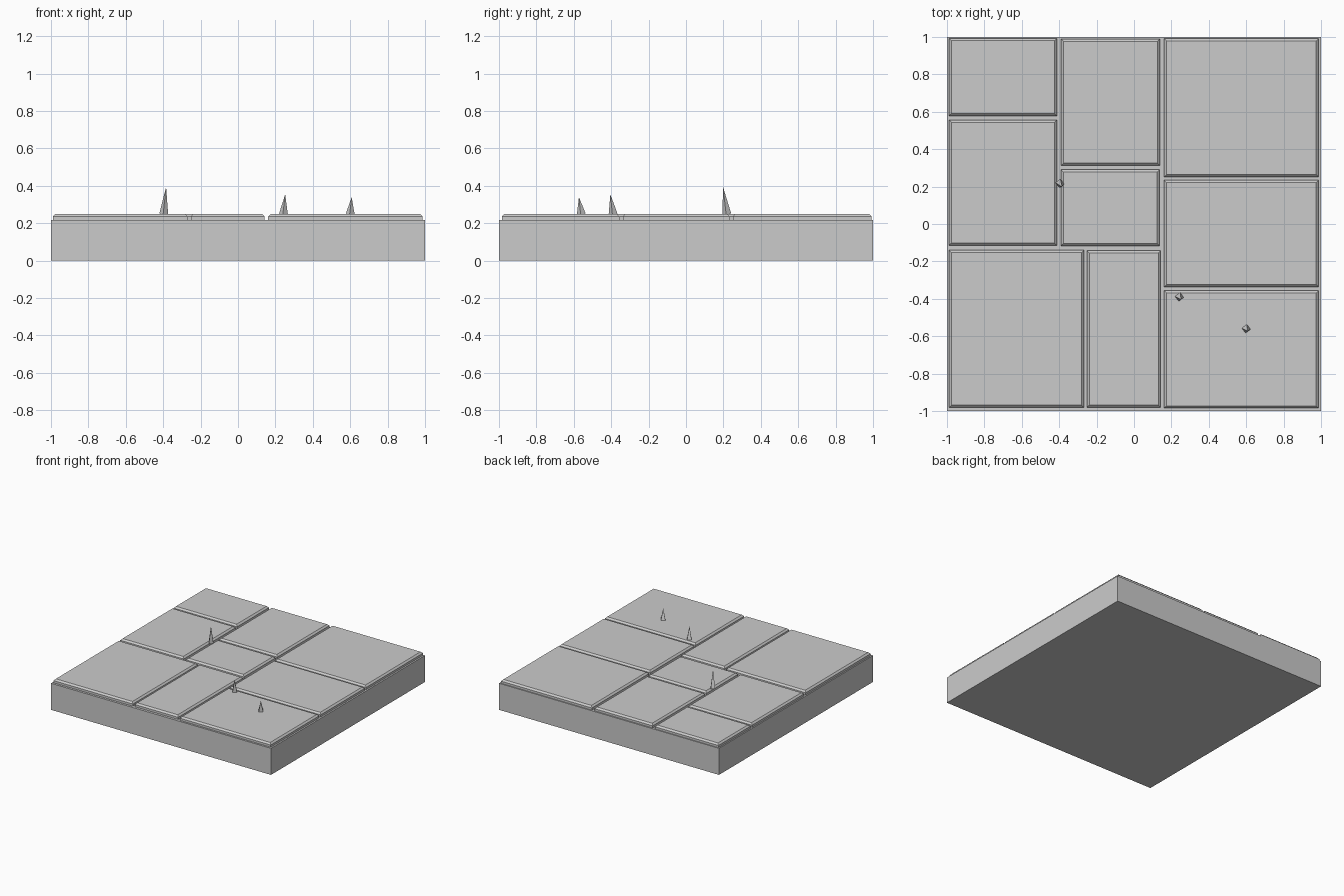
import bpy
import bmesh
from math import radians
from mathutils import Matrix, Vector

if "Cube" in bpy.data.objects:
    bpy.data.objects.remove(bpy.data.objects["Cube"])


def add_object(name, bm):
    bmesh.ops.recalc_face_normals(bm, faces=bm.faces)
    mesh = bpy.data.meshes.new(name)
    bm.to_mesh(mesh)
    bm.free()
    obj = bpy.data.objects.new(name, mesh)
    bpy.context.collection.objects.link(obj)
    return obj


def slab(name, x0, x1, y0, y1, z0, z1, chamfer=0.0):
    """Box between two corners, with optional chamfered top edges."""
    bm = bmesh.new()
    size = Matrix.Diagonal((x1 - x0, y1 - y0, z1 - z0, 1))
    centre = Matrix.Translation(((x0 + x1) / 2, (y0 + y1) / 2, (z0 + z1) / 2))
    bmesh.ops.create_cube(bm, size=1, matrix=centre @ size)
    if chamfer:
        rim = [e for e in bm.edges if all(v.co.z > z1 - 1e-4 for v in e.verts)]
        bmesh.ops.bevel(bm, geom=rim, offset=chamfer, segments=1, affect='EDGES')
    return add_object(name, bm)


def grass_blade(name, x, y, height):
    """Thin four-sided spike, leaning slightly."""
    bm = bmesh.new()
    bmesh.ops.create_cone(bm, cap_ends=True, segments=4, radius1=0.024,
                          radius2=0, depth=height,
                          matrix=Matrix.Translation((0, 0, height / 2)))
    bmesh.ops.remove_doubles(bm, verts=bm.verts, dist=1e-5)
    obj = add_object(name, bm)
    obj.location = Vector((x, y, 0.249))
    obj.rotation_euler = (radians(7), radians(6), radians(-8))


# Ground block
slab("base_block", -1, 1, -1, 1, 0, 0.218)

# Paving slabs: x0, x1, y0, y1
paving = [
    (-0.99, -0.413, 0.578, 0.993),
    (-0.99, -0.413, -0.115, 0.557),
    (-0.99, -0.268, -0.982, -0.14),
    (-0.39, 0.138, 0.312, 0.99),
    (-0.39, 0.136, -0.117, 0.291),
    (-0.252, 0.143, -0.98, -0.142),
    (0.161, 0.987, 0.251, 0.992),
    (0.161, 0.987, -0.337, 0.234),
    (0.161, 0.987, -0.985, -0.356),
]
for i, (x0, x1, y0, y1) in enumerate(paving):
    slab(f"paving_slab_{i + 1}", x0, x1, y0, y1, 0.205, 0.249, 0.013)

# Grass blades poking up between and through the slabs
for i, (x, y, h) in enumerate([(-0.397, 0.218, 0.147), (0.243, -0.39, 0.107),
                               (0.6, -0.56, 0.092)]):
    grass_blade(f"grass_blade_{i + 1}", x, y, h)
